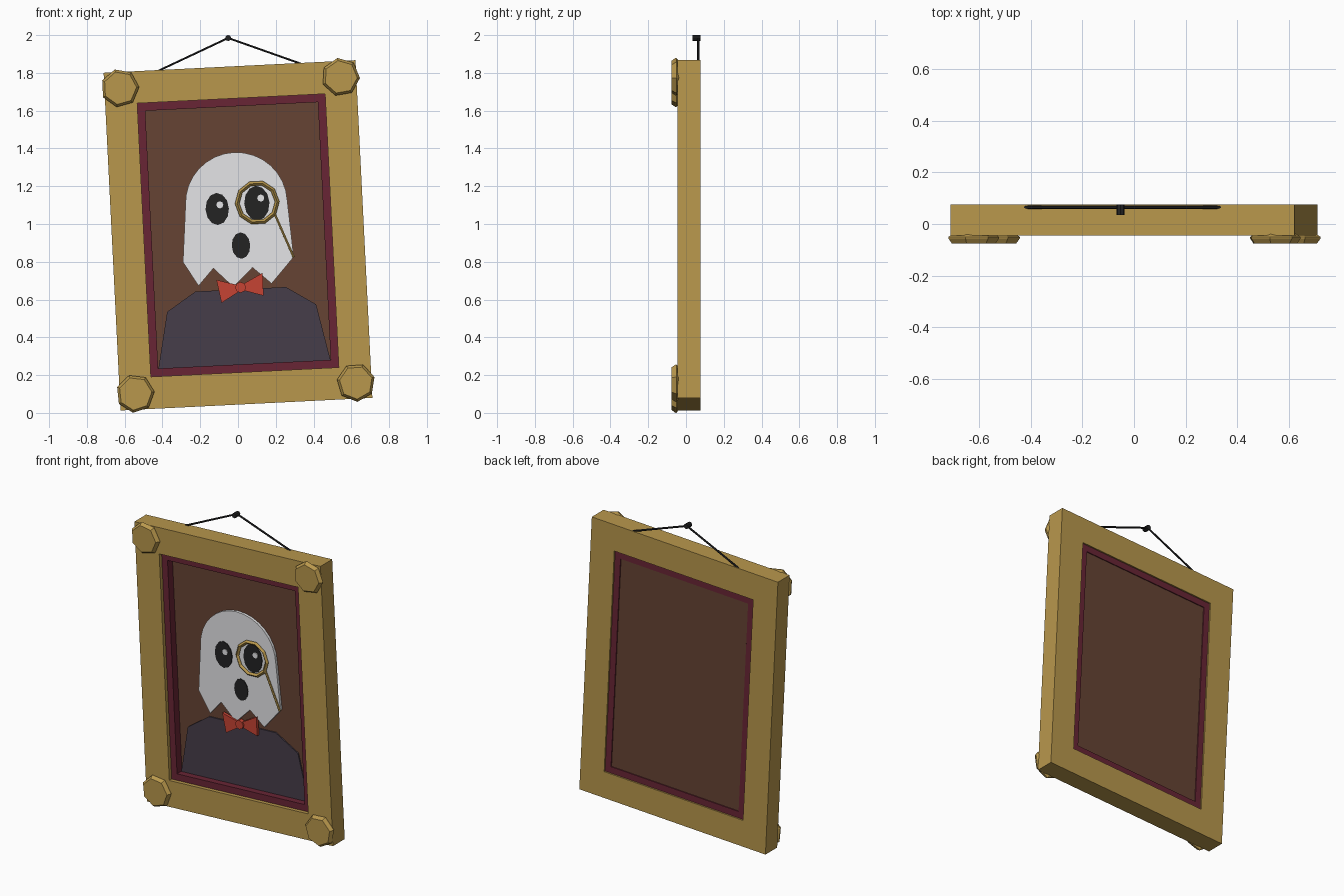
import bpy, bmesh, math
from mathutils import Matrix, Vector

cube = bpy.data.objects.get("Cube")
if cube:
    bpy.data.objects.remove(cube, do_unlink=True)

# The whole picture hangs slightly askew
TILT = Matrix.Translation((0, 0, 0.94)) @ Matrix.Rotation(-0.05, 4, 'Y')


def material(name, r, g, b):
    def lin(c):
        c /= 255
        return c / 12.92 if c < 0.04 else ((c + 0.055) / 1.055) ** 2.4
    colour = (lin(r), lin(g), lin(b), 1)
    m = bpy.data.materials.new(name)
    m.use_nodes = True
    m.diffuse_color = colour
    bsdf = next(n for n in m.node_tree.nodes if n.type == 'BSDF_PRINCIPLED')
    bsdf.inputs["Base Color"].default_value = colour
    bsdf.inputs["Roughness"].default_value = 0.8
    return m


GOLD = material("old gold", 184, 151, 76)
MAROON = material("maroon", 105, 37, 53)
BROWN = material("canvas brown", 102, 67, 51)
WHITE = material("ghost white", 232, 232, 234)
BLACK = material("black", 35, 35, 36)
SUIT = material("suit purple grey", 70, 61, 74)
RED = material("bow red", 198, 68, 52)


def finish(name, bm, mat):
    bmesh.ops.recalc_face_normals(bm, faces=bm.faces)
    bm.transform(TILT)
    mesh = bpy.data.meshes.new(name)
    bm.to_mesh(mesh)
    bm.free()
    mesh.materials.append(mat)
    obj = bpy.data.objects.new(name, mesh)
    bpy.context.scene.collection.objects.link(obj)
    return obj


def loft(name, loops, mat, closed=False):
    """Join equal loops of points; cap the ends, or close into a ring."""
    bm = bmesh.new()
    rows = [[bm.verts.new(p) for p in loop] for loop in loops]
    n = len(rows[0])
    pairs = list(zip(rows, rows[1:]))
    if closed:
        pairs.append((rows[-1], rows[0]))
    else:
        bm.faces.new(rows[0])
        bm.faces.new(rows[-1])
    for a, b in pairs:
        for i in range(n):
            j = (i + 1) % n
            bm.faces.new((a[i], a[j], b[j], b[i]))
    return finish(name, bm, mat)


def plate(name, points, back, front, mat):
    return loft(name, [[(x, y, z) for x, z in points] for y in (back, front)], mat)


def oval(x, z, rx, rz, sides, phase=0.0):
    angles = [math.radians(phase) + math.tau * i / sides for i in range(sides)]
    return [(x + rx * math.cos(a), z + rz * math.sin(a)) for a in angles]


def rect(w, h):
    return [(-w / 2, -h / 2), (w / 2, -h / 2), (w / 2, h / 2), (-w / 2, h / 2)]


def border(name, outer, inner, back, front, mat):
    order = [(outer, back), (outer, front), (inner, front), (inner, back)]
    return loft(name, [[(x, y, z) for x, z in rect(*s)] for s, y in order], mat, True)


def rod(name, a, b, radius, sides, mat):
    a, b = Vector(a), Vector(b)
    turn = (b - a).to_track_quat('Z', 'Y')
    ring = [turn @ Vector((p, q, 0)) for p, q in oval(0, 0, radius, radius, sides)]
    return loft(name, [[a + v for v in ring], [b + v for v in ring]], mat)


# Frame, inner lip and canvas
border("frame", (1.335, 1.79), (0.996, 1.45), 0.0755, -0.0445, GOLD)
border("inner_lip", (1.0, 1.454), (0.915, 1.366), 0.066, -0.02, MAROON)
plate("canvas", rect(0.92, 1.37), 0.06, 0.03, BROWN)

# Seven-sided corner studs with tapered sides
for side_x, side_z, phase, label in ((-1, 1, 0, "top_right"), (1, 1, -6, "top_left"),
                                     (-1, -1, 3, "bottom_right"), (1, -1, 14, "bottom_left")):
    loops = [[(x, y, z) for x, z in oval(side_x * 0.585, side_z * 0.81, r, r, 7, phase)]
             for r, y in ((0.08, -0.035), (0.102, -0.05), (0.102, -0.056), (0.088, -0.0755))]
    loft("corner_stud_" + label, loops, GOLD)

# Suit shoulders
half = [(0.456, -0.683), (0.395, -0.386), (0.24, -0.286)]
plate("suit", half + [(-x, z) for x, z in reversed(half)], 0.032, 0.022, SUIT)

# Ghost: domed head, flared sides and ragged hem
dome = [(0.27 * math.cos(a), 0.17 + 0.27 * math.sin(a))
        for a in (math.pi * i / 16 for i in range(17))]
hem = [(-0.298, -0.127), (-0.222, -0.257), (-0.139, -0.168), (-0.038, -0.272),
       (0.068, -0.174), (0.165, -0.264), (0.289, -0.129)]
plate("ghost", dome + hem, 0.022, 0.013, WHITE)
plate("ghost_backing", dome + hem, 0.031, 0.022, WHITE)

# Face
plate("right_eye", oval(-0.103, 0.145, 0.062, 0.085, 12), 0.014, 0.008, BLACK)
plate("left_eye", oval(0.108, 0.165, 0.067, 0.092, 12), 0.014, 0.008, BLACK)
plate("mouth", oval(0.013, -0.055, 0.049, 0.07, 12), 0.014, 0.008, BLACK)
plate("right_eye_glint", oval(-0.088, 0.166, 0.019, 0.019, 8), 0.009, 0.003, WHITE)
plate("left_eye_glint", oval(0.13, 0.191, 0.019, 0.019, 8), 0.009, 0.003, WHITE)

# Monocle rim and chain
rim = [(0.118, 0.0), (0.106, -0.012), (0.094, 0.0), (0.106, 0.012)]
loft("monocle_rim", [[(x, y, z) for x, z in oval(0.11, 0.168, r, r, 10)]
                     for r, y in rim], GOLD, True)
rod("monocle_chain", (0.198, 0.004, 0.108), (0.289, 0.006, -0.131), 0.007, 6, GOLD)

# Bow tie
plate("bow_right", [(-0.126, -0.23), (-0.105, -0.353), (0.008, -0.288), (-0.004, -0.266)],
      0.022, 0.002, RED)
plate("bow_left", [(0.12, -0.205), (0.119, -0.326), (0.0, -0.288), (0.0, -0.266)],
      0.022, 0.002, RED)
plate("bow_knot", oval(0, -0.276, 0.029, 0.029, 8), 0.02, -0.008, RED)

# Hanging cord and nail
for s, label in ((-1, "right"), (1, "left")):
    rod("cord_" + label, (s * 0.38, 0.065, 0.89), (0, 0.065, 1.046), 0.006, 6, BLACK)
rod("nail", (0, 0.0755, 1.046), (0, 0.034, 1.046), 0.016, 8, BLACK)
